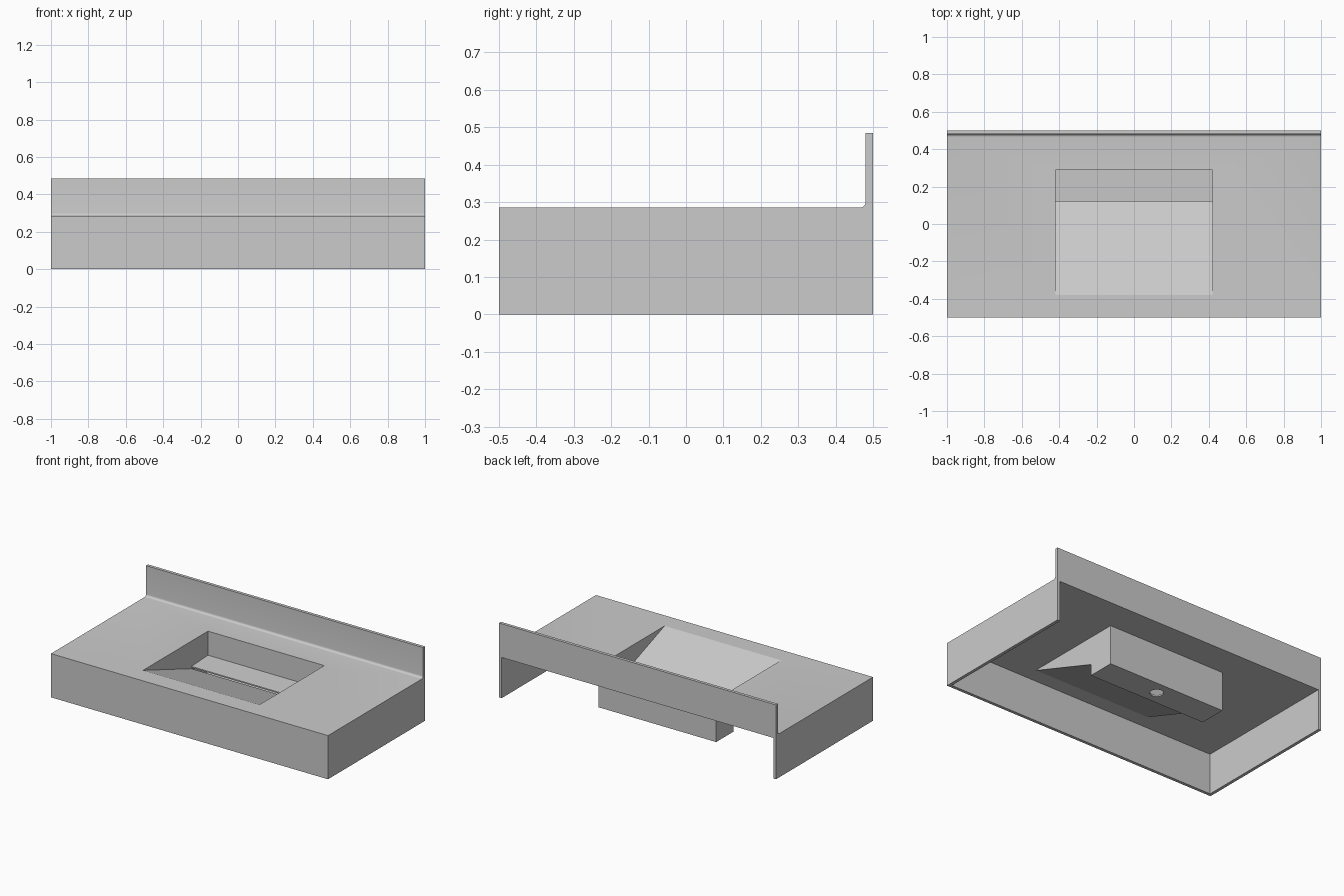
import bpy, bmesh, math
from mathutils import Vector

if "Cube" in bpy.data.objects:
    bpy.data.objects.remove(bpy.data.objects["Cube"])

W, T = 1.0, 0.02          # half width, panel thickness
TOP = 0.285               # counter height
BX = 0.42                 # basin half width
BF, BM, BB = -0.38, 0.12, 0.29   # basin front, step, back


def prism(name, profile, x0, x1):
    """Extrude a closed (y, z) profile along x."""
    bm = bmesh.new()
    face = bm.faces.new([bm.verts.new((x0, y, z)) for y, z in profile])
    ext = bmesh.ops.extrude_face_region(bm, geom=[face])
    verts = [g for g in ext["geom"] if isinstance(g, bmesh.types.BMVert)]
    bmesh.ops.translate(bm, vec=Vector((x1 - x0, 0, 0)), verts=verts)
    bmesh.ops.recalc_face_normals(bm, faces=bm.faces)
    mesh = bpy.data.meshes.new(name)
    bm.to_mesh(mesh)
    bm.free()
    obj = bpy.data.objects.new(name, mesh)
    bpy.context.collection.objects.link(obj)
    return obj


def rect(y0, y1, z0, z1):
    return [(y0, z0), (y1, z0), (y1, z1), (y0, z1)]


def cut(obj, cutter):
    bpy.context.view_layer.objects.active = obj
    mod = obj.modifiers.new("cut", "BOOLEAN")
    mod.operation = "DIFFERENCE"
    mod.solver = "EXACT"
    mod.object = cutter
    bpy.ops.object.modifier_apply(modifier=mod.name)
    bpy.data.objects.remove(cutter, do_unlink=True)


# Counter, front apron and backsplash as one profile with a coved joint
r = 0.015
cove = [(0.48 - r + r * math.sin(a), TOP + r - r * math.cos(a))
        for a in (math.pi / 2 * i / 6 for i in range(7))]
profile = [(-0.5, 0), (-0.5 + T, 0), (-0.5 + T, TOP - T), (0.5, TOP - T),
           (0.5, 0.485), (0.48, 0.485)] + cove[::-1] + [(-0.5, TOP)]
counter = prism("counter_with_backsplash", profile, -W, W)
cut(counter, prism("basin_cutter", rect(BF, BB, 0.2, 0.4), -BX, BX))

# Side aprons
for side, name in ((-1, "left_apron"), (1, "right_apron")):
    prism(name, rect(-0.5 + T, 0.5, 0, TOP - T), side * (W - T), side * W)

# Basin ramp
t = 0.004
prism("basin_ramp", [(BF, TOP), (BM, 0.105), (BM, 0.083), (BF, TOP - 0.022)], -BX, BX)

# Trough behind the ramp
prism("trough_riser", rect(BM - t, BM, 0.01, 0.09), -BX, BX)
prism("basin_back_wall", rect(BB, BB + t, 0.01, TOP - T), -BX, BX)
floor = prism("trough_floor", rect(BM - t, BB + t, 0.01, 0.02), -BX, BX)
bpy.ops.mesh.primitive_cylinder_add(vertices=32, radius=0.04, depth=0.1,
                                    location=(0, (BM + BB) / 2, 0.015))
cut(floor, bpy.context.active_object)

# Basin cheeks
cheek = [(BF, TOP - T), (BF, TOP - 0.022), (BM - t, 0.083), (BM - t, 0.01),
         (BB + t, 0.01), (BB + t, TOP - T)]
for side, name in ((-1, "left_basin_wall"), (1, "right_basin_wall")):
    prism(name, cheek, side * BX, side * (BX + t))

# Sloped cover plate over the trough, leaving a slot at its front edge
prism("drain_cover", [(BM, 0.120), (BB, 0.128), (BB, 0.120), (BM, 0.112)], -BX, BX)

# Smooth the cove, keep other edges sharp
bpy.ops.object.select_all(action="DESELECT")
counter.select_set(True)
bpy.context.view_layer.objects.active = counter
bpy.ops.object.shade_smooth_by_angle(angle=math.radians(30))
